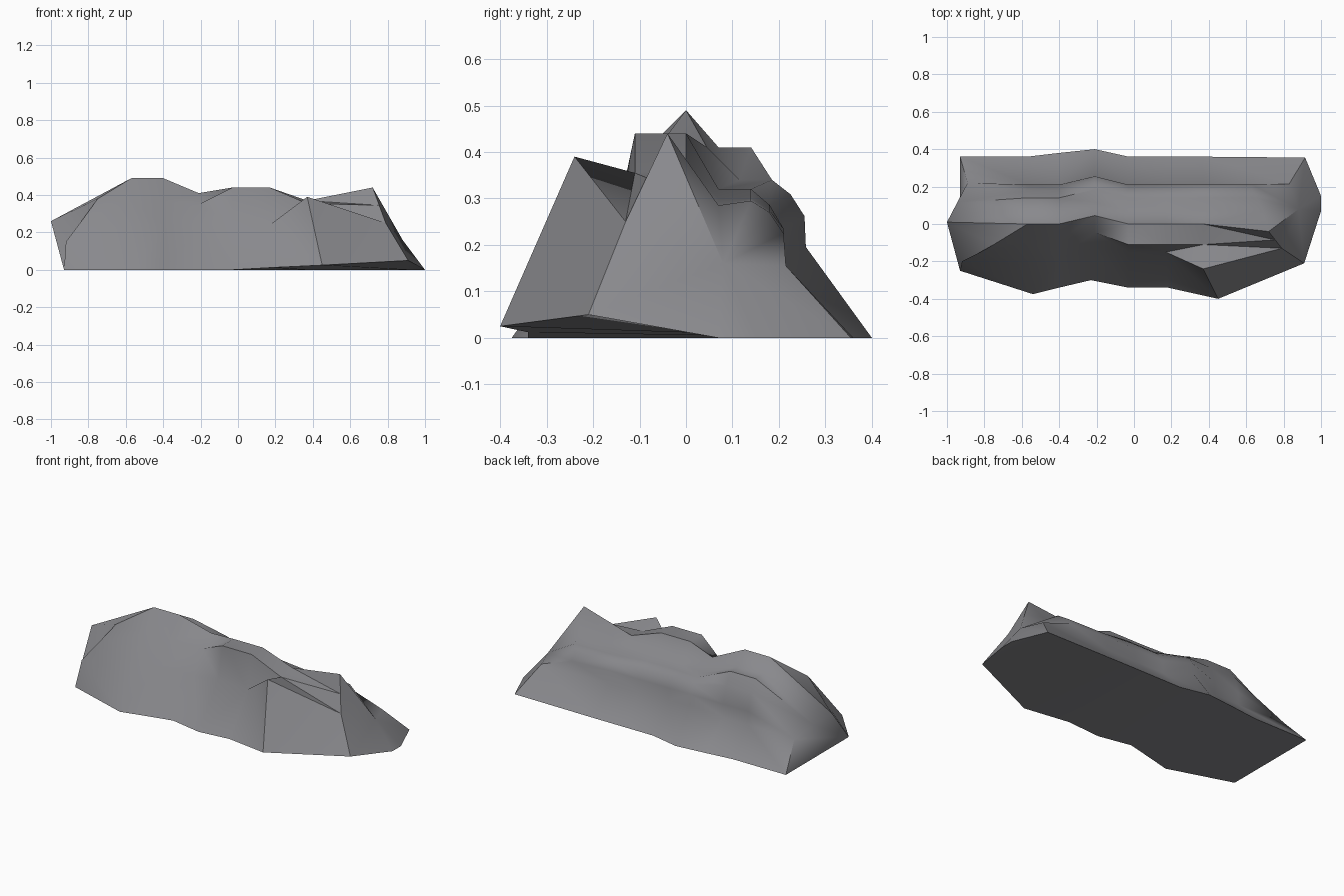
import bpy, bmesh

cube = bpy.data.objects.get("Cube")
if cube:
    bpy.data.objects.remove(cube)

# Stone material
stone = bpy.data.materials.new("grey stone")
stone.use_nodes = True
colour = (0.25, 0.25, 0.265, 1)
stone.diffuse_color = colour
bsdf = next(n for n in stone.node_tree.nodes if n.type == "BSDF_PRINCIPLED")
bsdf.inputs["Base Color"].default_value = colour
bsdf.inputs["Roughness"].default_value = 0.9


def section(x, shift, ridge, shelf, foot, belly, brow, heel=0.36):
    """One slice of the ridge, from the front foot over the crest to the back heel."""
    eave = 0.235 + shift * 0.6
    lip = 0.155 + shift * 0.9
    return [
        foot,
        (x, *belly),
        (x, *brow),
        (x, shift, ridge),
        (x, shift + 0.07, shelf),
        (x, shift + 0.14, shelf),
        (x, shift + 0.18, shelf * 0.6 + eave * 0.4),
        (x, shift + 0.21, eave),
        (x, shift + 0.213, lip),
        (x, heel, 0),
    ]


def skin(a, b):
    """Triangles between two slices, folded along the lower diagonal."""
    for i in range(len(a) - 1):
        p, q, r, s = a[i], a[i + 1], b[i + 1], b[i]
        if p.co.z + r.co.z < q.co.z + s.co.z:
            triangles = (p, q, r), (p, r, s)
        else:
            triangles = (p, q, s), (q, r, s)
        for triangle in triangles:
            bm.faces.new(triangle)


# Left end: steep front edge, overhanging tip, low rear corner
rear_corner = (-0.89, 0.22, 0.155)
left_end = [(-0.93, -0.25, 0), (-0.92, -0.2, 0.15), (-0.83, -0.155, 0.27),
            (-0.75, -0.11, 0.38), (-1, 0.01, 0.26), (-0.945, 0.115, 0.22),
            rear_corner, rear_corner, rear_corner, (-0.93, 0.36, 0)]

# Right end: sharp peak falling to the foot
right_end = [(0.91, -0.21, 0.05), (0.79, -0.13, 0.25), (0.755, -0.085, 0.345),
             (0.72, -0.04, 0.44), (0.69, 0.07, 0.285), (0.66, 0.14, 0.295),
             (0.63, 0.18, 0.27), (0.63, 0.21, 0.225), (0.83, 0.215, 0.155),
             (0.915, 0.355, 0)]

# Slices along the ridge, with a twin hump, a saddle, a shelf and a front lobe
slices = [
    left_end,
    section(-0.57, 0, 0.49, 0.41, (-0.54, -0.375, 0), (-0.2, 0.245), (-0.1, 0.37)),
    section(-0.4, 0, 0.49, 0.41, (-0.4, -0.34, 0), (-0.18, 0.24), (-0.09, 0.37), 0.38),
    section(-0.21, 0.045, 0.41, 0.34, (-0.23, -0.3, 0), (-0.13, 0.22), (-0.045, 0.35), 0.4),
    section(-0.03, 0, 0.44, 0.32, (-0.03, -0.34, 0), (-0.15, 0.25), (-0.11, 0.44)),
    section(0.17, 0, 0.44, 0.32, (0.18, -0.34, 0.012), (-0.15, 0.24), (-0.11, 0.44)),
    section(0.37, 0, 0.37, 0.3, (0.45, -0.4, 0.025), (-0.24, 0.39), (-0.11, 0.355)),
    right_end,
]

bm = bmesh.new()
grid = [[bm.verts.new(p) for p in row] for row in slices]
for a, b in zip(grid, grid[1:]):
    skin(a, b)

# Left cap, fanned from the front foot
left = grid[0]
for i in range(1, len(left) - 1):
    bm.faces.new((left[0], left[i + 1], left[i]))

# Right cap, fanned around a bulge, with two toe points on the ground
bulge = bm.verts.new((0.88, 0.08, 0.16))
toes = [bm.verts.new((1, y, 0)) for y in (0.15, 0.07)]
loop = grid[-1] + toes
for i, v in enumerate(loop):
    bm.faces.new((bulge, v, loop[(i + 1) % len(loop)]))

# Underside
for a, b in zip(grid, grid[1:]):
    bm.faces.new((a[0], b[0], b[-1], a[-1]))
bm.faces.new((grid[-1][0], toes[1], toes[0], grid[-1][-1]))

bmesh.ops.remove_doubles(bm, verts=bm.verts, dist=0.0005)
bmesh.ops.recalc_face_normals(bm, faces=bm.faces)

mesh = bpy.data.meshes.new("rock_ridge")
bm.to_mesh(mesh)
bm.free()
mesh.materials.append(stone)
rock = bpy.data.objects.new("rock_ridge", mesh)
bpy.context.collection.objects.link(rock)

# Smooth faces with crisp ridges
bpy.ops.object.select_all(action="DESELECT")
rock.select_set(True)
bpy.context.view_layer.objects.active = rock
bpy.ops.object.shade_smooth_by_angle(angle=0.85)

# Soften the rounded rim of the left cap
for edge in mesh.edges:
    ends = [mesh.vertices[i].co for i in edge.vertices]
    if all(p.x < -0.88 and p.y > 0 and p.z > 0.1 for p in ends):
        edge.use_edge_sharp = False
